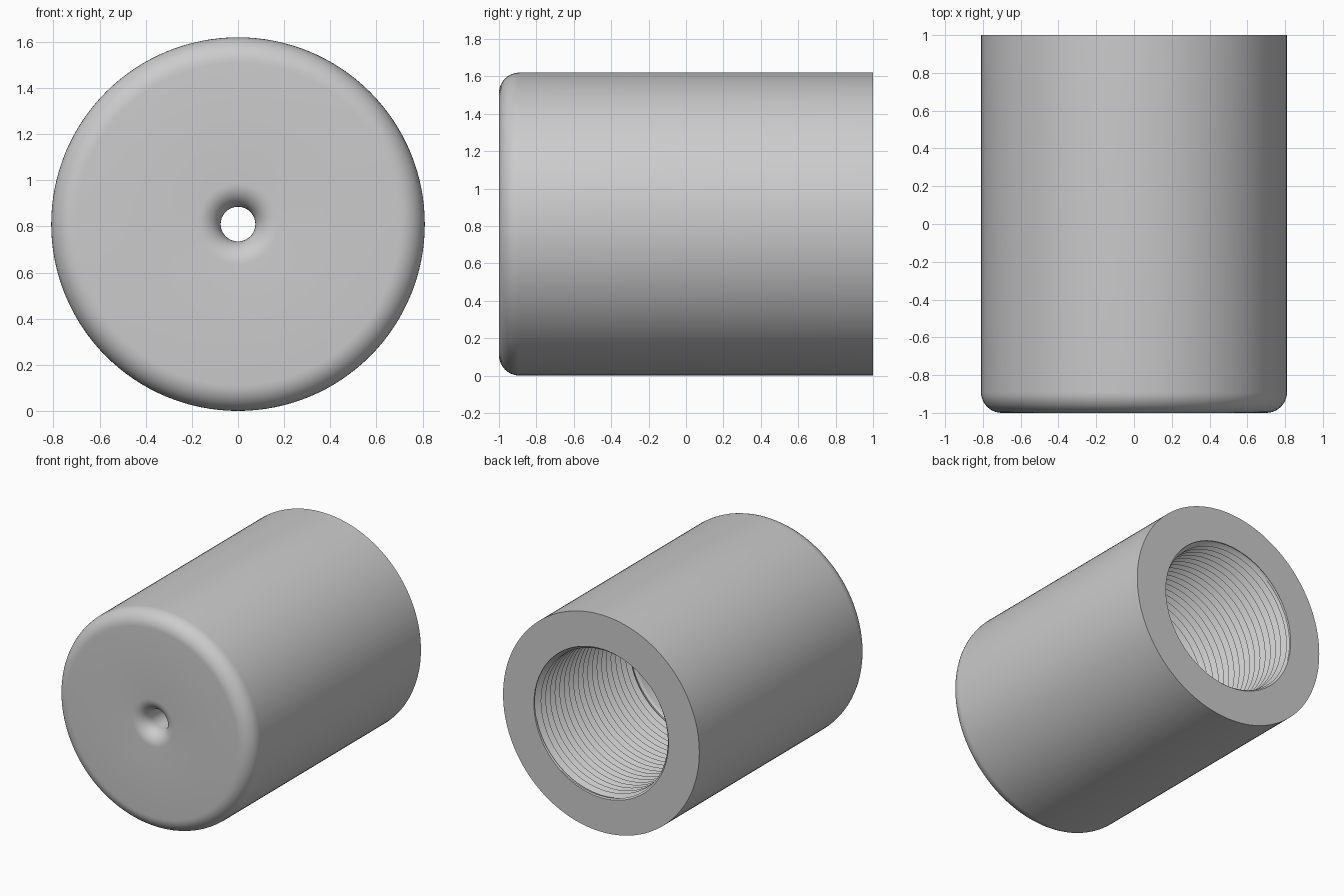
import bpy
import bmesh
import math

SEGMENTS = 128
RADIUS = 0.81
BORE = 0.53          # plain bore and thread crest radius
RIM = 0.555          # thread mouth radius
ROOT = 0.565         # thread root radius
PITCH = 0.055
THREAD_END = -0.15
FLOOR = -0.75

cube = bpy.data.objects.get("Cube")
if cube:
    bpy.data.objects.remove(cube, do_unlink=True)

grey = bpy.data.materials.new("plain grey")
grey.use_nodes = True
colour = (0.6, 0.6, 0.6, 1)
grey.diffuse_color = colour
grey.node_tree.nodes["Principled BSDF"].inputs["Base Color"].default_value = colour

bm = bmesh.new()


def ring_point(radius, y, angle):
    return (radius * math.cos(angle), y, RADIUS + radius * math.sin(angle))


def skin(rows, point):
    """Bridge successive rows of points placed by point(row, angle)."""
    grid = [[bm.verts.new(point(row, math.tau * i / SEGMENTS))
             for i in range(SEGMENTS + 1)] for row in rows]
    for a, b in zip(grid, grid[1:]):
        for i in range(SEGMENTS):
            bm.faces.new((a[i], a[i + 1], b[i + 1], b[i]))


def arc(radius, y, size, start, steps=10):
    """Quarter-round profile, turning a right angle from start."""
    angles = [start + math.pi / 2 * i / steps for i in range(steps + 1)]
    return [(radius + size * math.cos(t), y + size * math.sin(t)) for t in angles]


# Turned body: bore floor, flared front hole, rounded outside, back face
hole_flare = arc(0.175, -0.9, 0.1, math.pi)
front_round = arc(RADIUS - 0.11, -0.89, 0.11, -math.pi / 2)
profile = [(BORE, THREAD_END), (BORE, FLOOR), (0.075, FLOOR)]
profile += hole_flare + front_round + [(RADIUS, 1), (RIM, 1)]
skin(profile, lambda p, angle: ring_point(p[0], p[1], angle))


# Helical thread, faded out where it meets the rim and the plain bore
def thread_point(step, angle):
    y = THREAD_END + PITCH * (step / 4 - 1 + angle / math.tau)
    y = min(max(y, THREAD_END), 1)
    radius = (BORE, (BORE + ROOT) / 2, ROOT, (BORE + ROOT) / 2)[step % 4]
    fade_in = min(1, (y - THREAD_END) / PITCH)
    fade_out = min(1, (1 - y) / (PITCH / 2))
    radius = BORE + (radius - BORE) * fade_in
    radius = RIM + (radius - RIM) * fade_out
    return ring_point(radius, y, angle)


turns = math.ceil((1 - THREAD_END) / PITCH) + 1
skin(range(turns * 4 + 1), thread_point)

bmesh.ops.remove_doubles(bm, verts=bm.verts, dist=0.0002)
bmesh.ops.recalc_face_normals(bm, faces=bm.faces)

mesh = bpy.data.meshes.new("threaded_sleeve")
bm.to_mesh(mesh)
bm.free()
mesh.materials.append(grey)
sleeve = bpy.data.objects.new("threaded_sleeve", mesh)
bpy.context.collection.objects.link(sleeve)

bpy.ops.object.select_all(action="DESELECT")
sleeve.select_set(True)
bpy.context.view_layer.objects.active = sleeve
bpy.ops.object.shade_smooth_by_angle(angle=math.radians(30))
